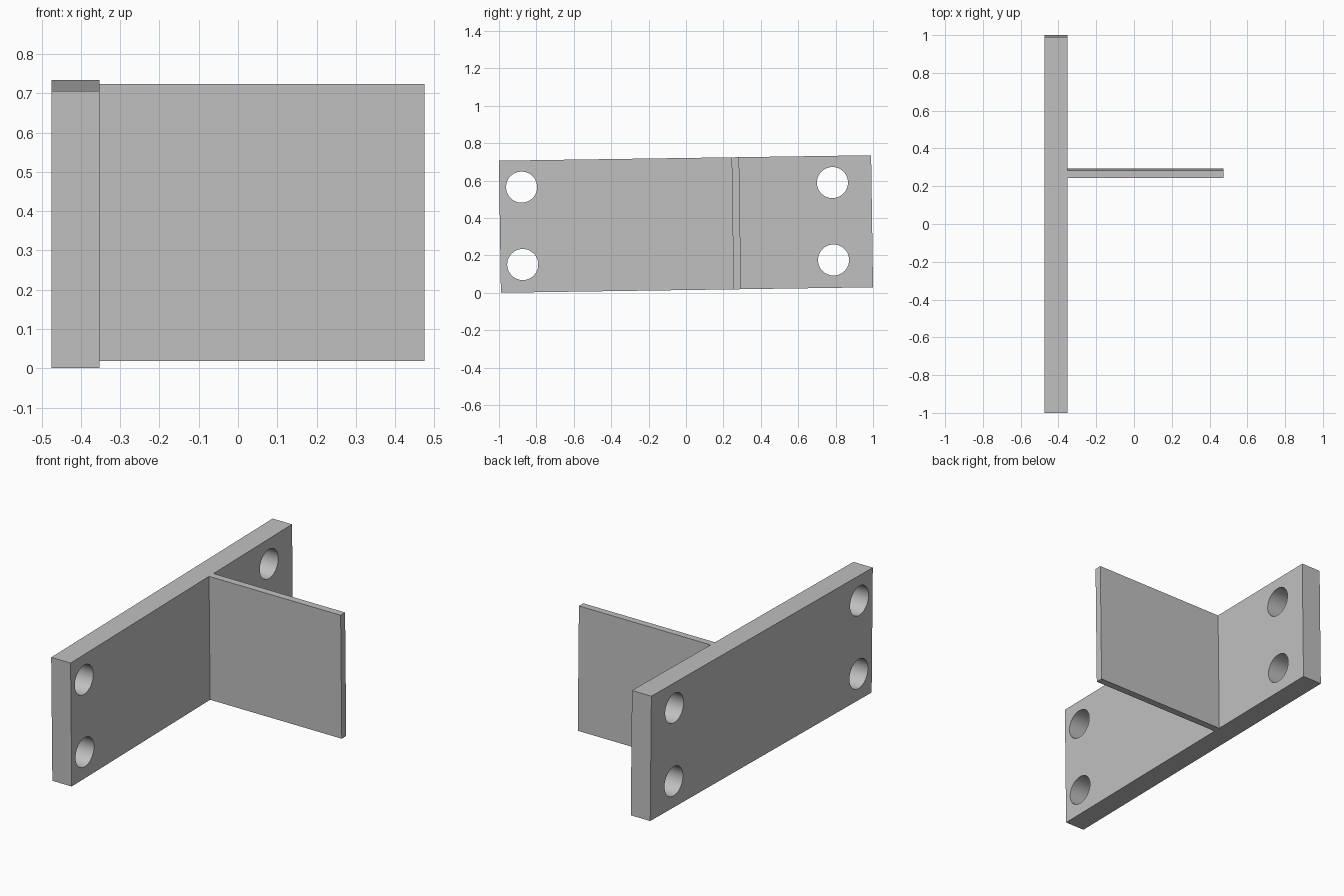
import bpy
import math
from mathutils import Matrix

cube = bpy.data.objects.get("Cube")
if cube:
    bpy.data.objects.remove(cube, do_unlink=True)

grey = bpy.data.materials.new("plain grey")
grey.use_nodes = True
colour = (0.53, 0.53, 0.53, 1)
grey.diffuse_color = colour
grey.node_tree.nodes["Principled BSDF"].inputs["Base Color"].default_value = colour

LENGTH, HEIGHT = 1.99, 0.706
# The whole bracket leans slightly about the x axis
LEAN = Matrix.Translation((0, 0, 0.3675)) @ Matrix.Rotation(0.0146, 4, "X")


def box(name, x0, x1, y0, y1):
    """Full-height block between the given x and y limits."""
    bpy.ops.mesh.primitive_cube_add(size=1)
    ob = bpy.context.object
    ob.name = name
    ob.data.transform(Matrix.Translation(((x0 + x1) / 2, (y0 + y1) / 2, 0))
                      @ Matrix.Diagonal((x1 - x0, y1 - y0, HEIGHT, 1)))
    ob.data.transform(LEAN)
    ob.data.materials.append(grey)
    return ob


# Mounting plate and upright fin
plate = box("mounting_plate", -0.475, -0.353, -LENGTH / 2, LENGTH / 2)
fin = box("upright_fin", -0.353, 0.475, 0.249, 0.289)

# Four bolt holes through the plate
for y in (-0.876, 0.786):
    for z in (-0.204, 0.21):
        bpy.ops.mesh.primitive_cylinder_add(vertices=64, radius=0.083, depth=0.4)
        cutter = bpy.context.object
        cutter.name = "bolt_hole_cutter"
        cutter.data.transform(LEAN @ Matrix.Translation((-0.414, y, z))
                              @ Matrix.Rotation(math.pi / 2, 4, "Y"))
        cutter.data.materials.append(grey)
        bpy.context.view_layer.objects.active = plate
        hole = plate.modifiers.new("bolt_hole", "BOOLEAN")
        hole.operation = "DIFFERENCE"
        hole.solver = "EXACT"
        hole.object = cutter
        bpy.ops.object.modifier_apply(modifier=hole.name)
        bpy.data.objects.remove(cutter, do_unlink=True)

# Smooth hole walls, sharp edges elsewhere
bpy.ops.object.select_all(action="DESELECT")
plate.select_set(True)
bpy.context.view_layer.objects.active = plate
bpy.ops.object.shade_smooth_by_angle(angle=math.radians(30))
